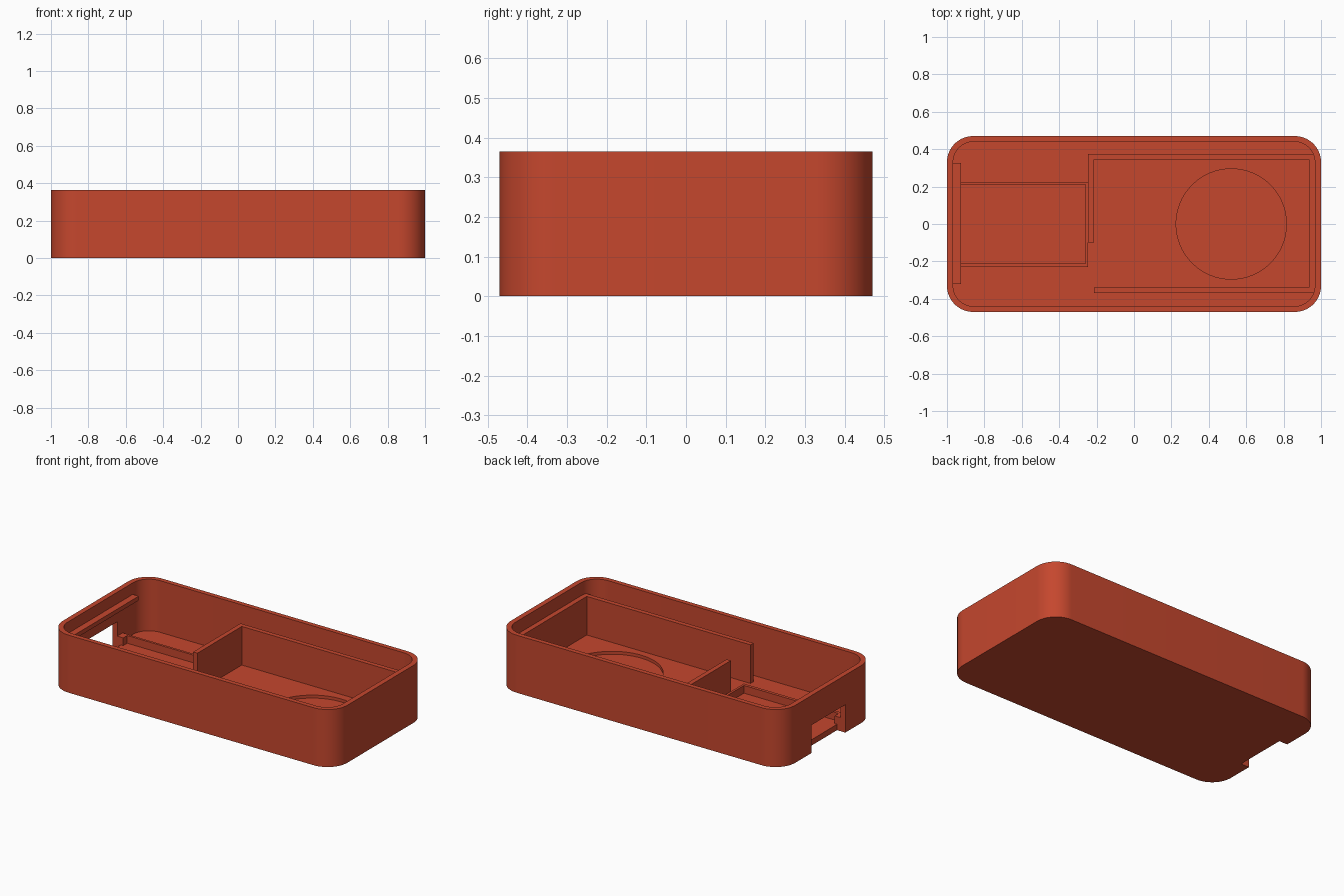
import bpy, bmesh, math

if "Cube" in bpy.data.objects:
    bpy.data.objects.remove(bpy.data.objects["Cube"])

mat = bpy.data.materials.new("brick_red")
mat.diffuse_color = (0.56, 0.063, 0.027, 1)
mat.use_nodes = True
mat.node_tree.nodes["Principled BSDF"].inputs["Base Color"].default_value = mat.diffuse_color

FLOOR, RIM, RAIL, LOW = 0.037, 0.365, 0.282, 0.086


def prism(name, pts, z0, z1):
    """Extrude a flat outline from z0 to z1."""
    bm = bmesh.new()
    face = bm.faces.new([bm.verts.new((x, y, z0)) for x, y in pts])
    top = bmesh.ops.extrude_face_region(bm, geom=[face])["geom"]
    bmesh.ops.translate(bm, vec=(0, 0, z1 - z0),
                        verts=[v for v in top if isinstance(v, bmesh.types.BMVert)])
    bmesh.ops.recalc_face_normals(bm, faces=bm.faces)
    me = bpy.data.meshes.new(name)
    bm.to_mesh(me)
    bm.free()
    me.materials.append(mat)
    ob = bpy.data.objects.new(name, me)
    bpy.context.collection.objects.link(ob)
    return ob


def box(name, x0, x1, y0, y1, z0, z1):
    return prism(name, [(x0, y0), (x1, y0), (x1, y1), (x0, y1)], z0, z1)


def arc(cx, cy, r, a0, a1, n):
    return [(cx + r * math.cos(a0 + (a1 - a0) * i / n),
             cy + r * math.sin(a0 + (a1 - a0) * i / n)) for i in range(n + 1)]


def rounded(hx, hy, r, n=16):
    pts = []
    for k, (sx, sy) in enumerate([(1, 1), (-1, 1), (-1, -1), (1, -1)]):
        a = k * math.pi / 2
        pts += arc(sx * (hx - r), sy * (hy - r), r, a, a + math.pi / 2, n)
    return pts


# Case shell: rounded block with cavity, end port and round floor recess cut out
case = prism("case_shell", rounded(1, 0.47, 0.14), 0, RIM)
cutters = [
    prism("cavity_cutter", rounded(0.967, 0.44, 0.11), FLOOR, RIM + 0.1),
    box("port_cutter", -1.1, -0.942, -0.17, 0.17, -0.1, 0.177),
    prism("recess_cutter", arc(0.52, 0, 0.295, 0, math.tau, 64)[:-1], 0.018, 0.1),
]
for c in cutters:
    c.hide_render = True
    m = case.modifiers.new(c.name, 'BOOLEAN')
    m.operation, m.solver, m.object = 'DIFFERENCE', 'EXACT', c
bpy.context.view_layer.objects.active = case
case.select_set(True)
for m in list(case.modifiers):
    bpy.ops.object.modifier_apply(modifier=m.name)
for c in cutters:
    bpy.data.objects.remove(c)
bpy.ops.object.shade_smooth_by_angle(angle=math.radians(30))

# Large compartment walls
base = FLOOR - 0.005
prism("compartment_wall", [
    (-0.245, -0.10), (-0.215, -0.10), (-0.215, 0.345), (0.935, 0.345),
    (0.935, -0.34), (-0.215, -0.34), (-0.215, -0.37), (0.97, -0.37),
    (0.97, 0.375), (-0.245, 0.375)], base, RAIL)

# Low frame in front of the port
prism("low_frame", [
    (-0.97, -0.23), (-0.245, -0.23), (-0.245, 0.225), (-0.97, 0.225),
    (-0.97, 0.21), (-0.26, 0.21), (-0.26, -0.21), (-0.97, -0.21)], base, LOW)

# Port posts either side of the opening
for side, s in (("front", -1), ("back", 1)):
    y0, y1 = sorted((s * 0.17, s * 0.212))
    box(side + "_port_post", -0.97, -0.925, y0, y1, base, LOW)

# Retaining lip above the port
box("retaining_lip", -0.97, -0.925, -0.322, 0.325, 0.265, 0.292)
